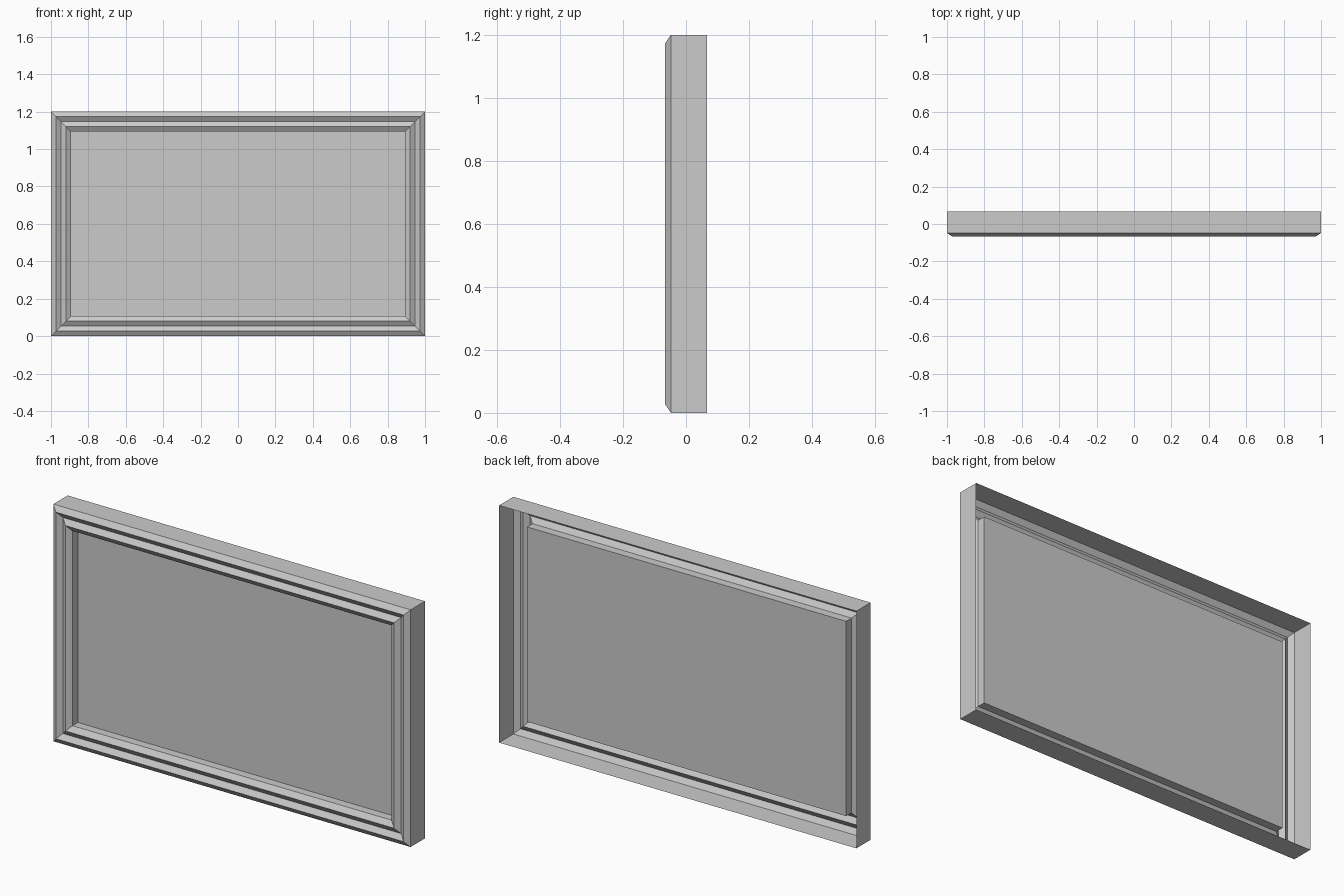
import bpy
import bmesh

cube = bpy.data.objects.get("Cube")
if cube:
    bpy.data.objects.remove(cube)

WIDTH, HEIGHT = 2.0, 1.2
BACK, PEAK, VALLEY, PANEL = 0.066, -0.066, -0.048, -0.005
STEP = 0.0268  # width of one sloped band of the moulding

grey = bpy.data.materials.new("light_grey")
grey.use_nodes = True
colour = (0.6, 0.6, 0.6, 1)
grey.diffuse_color = colour
grey.node_tree.nodes["Principled BSDF"].inputs["Base Color"].default_value = colour


def ring(bm, inset, y):
    """Rectangle of four vertices, drawn in from the outer edge."""
    x, low, high = WIDTH / 2 - inset, inset, HEIGHT - inset
    return [bm.verts.new(p) for p in
            ((-x, y, low), (x, y, low), (x, y, high), (-x, y, high))]


def finish(bm, name):
    mesh = bpy.data.meshes.new(name)
    bm.to_mesh(mesh)
    bm.free()
    mesh.materials.append(grey)
    obj = bpy.data.objects.new(name, mesh)
    bpy.context.collection.objects.link(obj)


# Mitred frame: hollow-backed moulding with two ridges and an inner reveal
profile = [(0, BACK), (0, VALLEY), (STEP, PEAK), (2 * STEP, VALLEY),
           (3 * STEP, PEAK), (4 * STEP, VALLEY), (4 * STEP, PANEL)]
bm = bmesh.new()
rings = [ring(bm, inset, y) for inset, y in profile]
for outer, inner in zip(rings, rings[1:]):
    for i in range(4):
        j = (i + 1) % 4
        bm.faces.new((outer[i], outer[j], inner[j], inner[i]))
finish(bm, "frame_moulding")

# Flat panel closing the opening
bm = bmesh.new()
bm.faces.new(ring(bm, 4 * STEP, PANEL))
finish(bm, "centre_panel")
